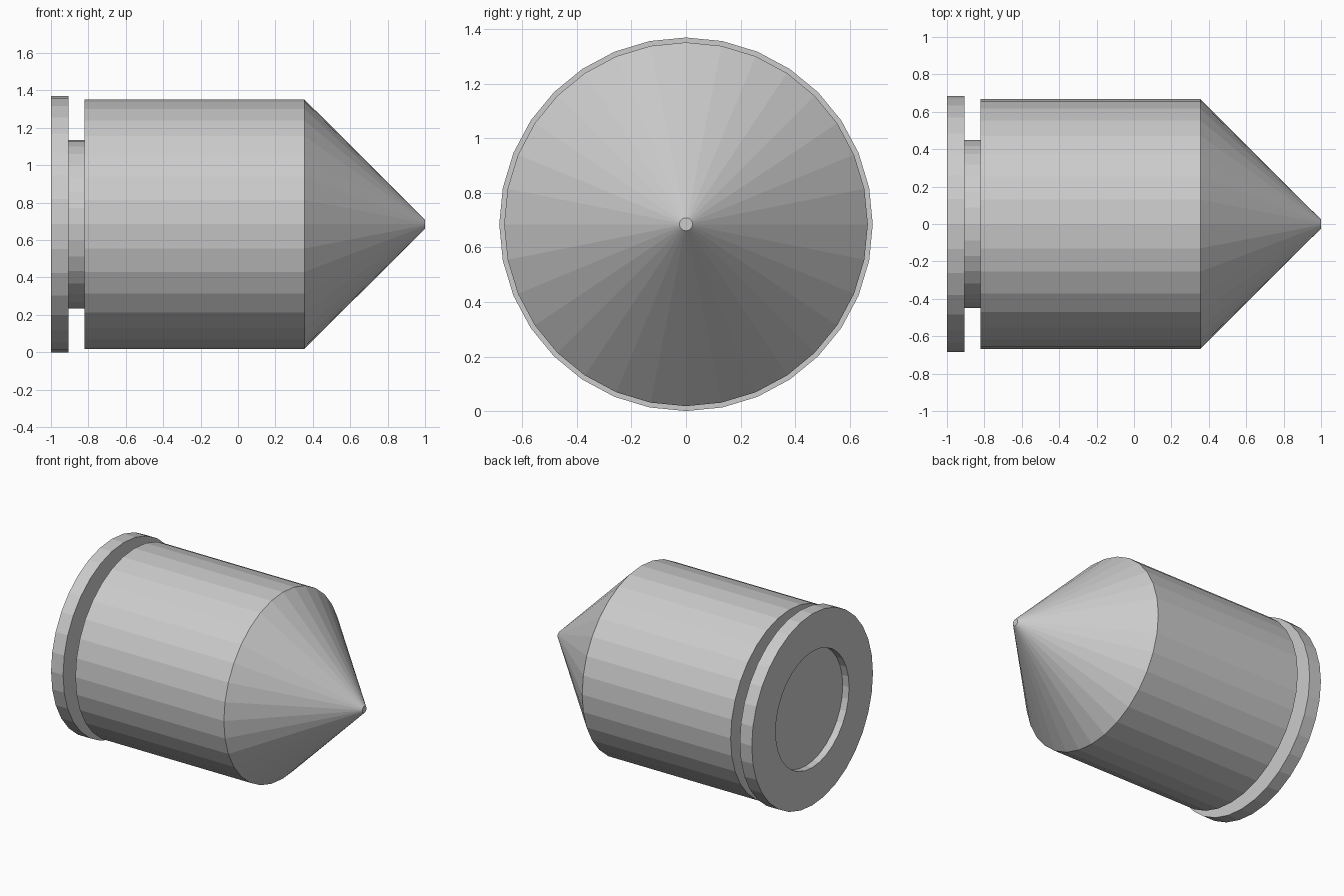
import bpy, bmesh
from math import sin, cos, tau

if "Cube" in bpy.data.objects:
    bpy.data.objects.remove(bpy.data.objects["Cube"])

SIDES = 32
CENTRE_Z = 0.685


def lathe_x(name, profile):
    """Turn (x, radius) points around the long axis and cap both ends."""
    bm = bmesh.new()
    rings = [[bm.verts.new((x, r * sin(tau * i / SIDES), r * cos(tau * i / SIDES)))
              for i in range(SIDES)] for x, r in profile]
    for a, b in zip(rings, rings[1:]):
        for i in range(SIDES):
            j = (i + 1) % SIDES
            bm.faces.new((a[i], a[j], b[j], b[i]))
    bm.faces.new(rings[0])
    bm.faces.new(rings[-1])
    bmesh.ops.recalc_face_normals(bm, faces=bm.faces)
    mesh = bpy.data.meshes.new(name)
    bm.to_mesh(mesh)
    bm.free()
    obj = bpy.data.objects.new(name, mesh)
    obj.location.z = CENTRE_Z
    bpy.context.collection.objects.link(obj)
    return obj


# One closed turned shell, from the recessed base to the blunt tip
lathe_x("pointed_cylinder", [
    (-0.95, 0.415), (-1.0, 0.415),      # recess in the base
    (-1.0, 0.685), (-0.905, 0.685),     # rim
    (-0.905, 0.45), (-0.82, 0.45),      # groove
    (-0.82, 0.667), (0.355, 0.667),     # body
    (1.0, 0.024),                       # cone and tip
])
